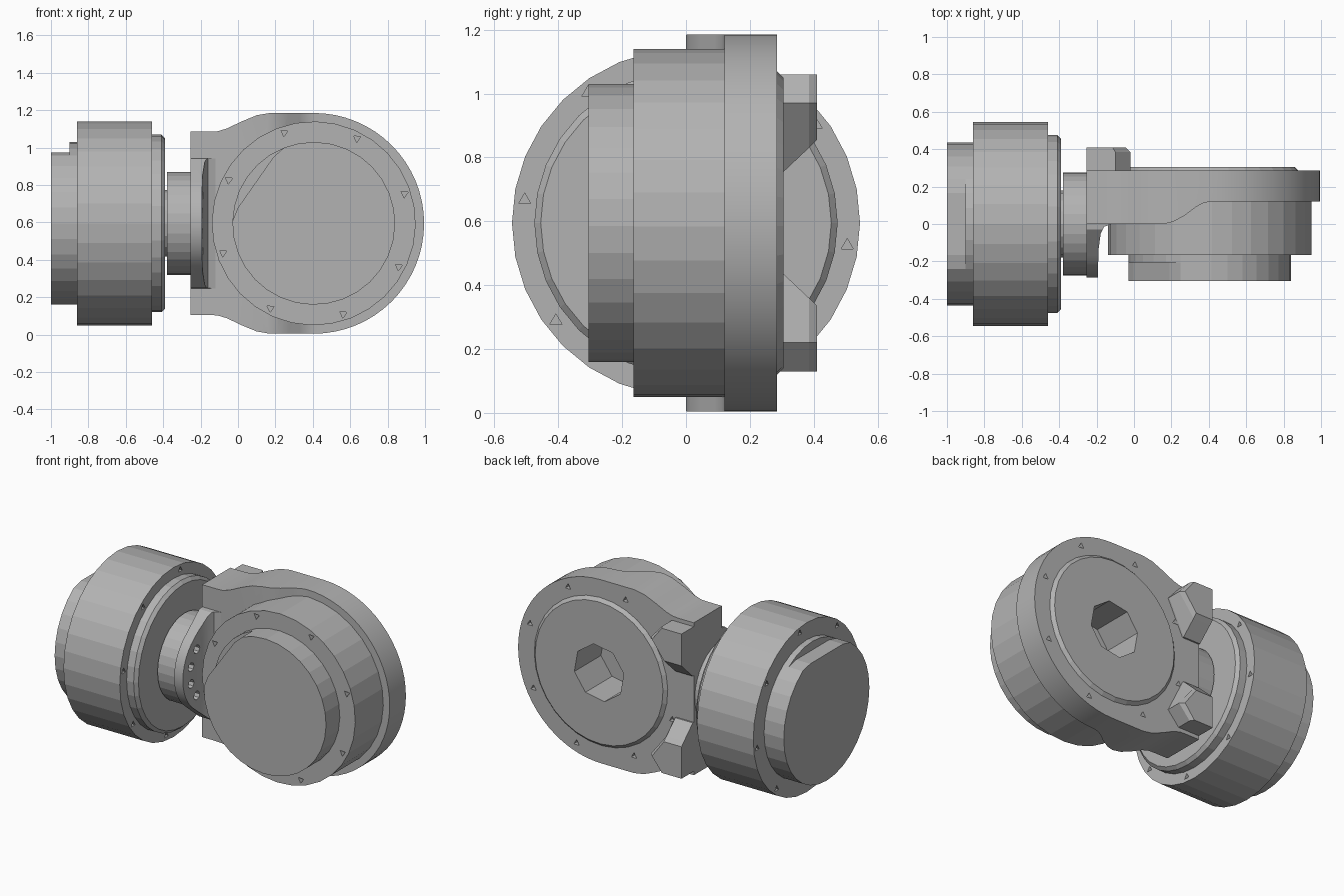
import bpy, bmesh
from math import sin, cos, pi, radians
from mathutils import Matrix

if "Cube" in bpy.data.objects:
    bpy.data.objects.remove(bpy.data.objects["Cube"])

metal = bpy.data.materials.new("grey metal")
metal.use_nodes = True
metal.diffuse_color = (0.45, 0.45, 0.45, 1)
metal.node_tree.nodes["Principled BSDF"].inputs["Base Color"].default_value = metal.diffuse_color

CZ = 0.595           # height of both motor axes
BX = 0.405           # x of the front motor axis
PLACE = {"x": lambda u, v, w: (w, u, v),
         "y": lambda u, v, w: (u, w, v),
         "z": lambda u, v, w: (u, v, w)}


def loft(name, rings, axis):
    """Solid through equal-length outlines, each given as (points, position on axis)."""
    bm = bmesh.new()
    loops = [[bm.verts.new(PLACE[axis](u, v, w)) for u, v in pts] for pts, w in rings]
    n = len(loops[0])
    for a, b in zip(loops, loops[1:]):
        for i in range(n):
            j = (i + 1) % n
            bm.faces.new((a[i], a[j], b[j], b[i]))
    bm.faces.new(loops[0])
    bm.faces.new(loops[-1])
    bmesh.ops.recalc_face_normals(bm, faces=bm.faces)
    mesh = bpy.data.meshes.new(name)
    bm.to_mesh(mesh)
    bm.free()
    mesh.materials.append(metal)
    ob = bpy.data.objects.new(name, mesh)
    bpy.context.collection.objects.link(ob)
    return ob


def prism(name, pts, lo, hi, axis):
    return loft(name, [(pts, lo), (pts, hi)], axis)


def circle(r, n=32, cu=0, cv=0, start=0):
    return [(cu + r * cos(start + 2 * pi * i / n), cv + r * sin(start + 2 * pi * i / n))
            for i in range(n)]


def combine(ob, cutters, operation="DIFFERENCE"):
    """Apply booleans and drop the cutters."""
    for c in cutters:
        c.hide_render = True
        m = ob.modifiers.new("cut", "BOOLEAN")
        m.object, m.operation, m.solver = c, operation, "EXACT"
    bpy.context.view_layer.update()
    done = bpy.data.meshes.new_from_object(ob.evaluated_get(bpy.context.evaluated_depsgraph_get()))
    ob.modifiers.clear()
    ob.data = done
    for c in cutters:
        bpy.data.objects.remove(c)


def smooth(ob, angle=30):
    bpy.ops.object.select_all(action="DESELECT")
    ob.select_set(True)
    bpy.context.view_layer.objects.active = ob
    bpy.ops.object.shade_smooth_by_angle(angle=radians(angle))


def bolt_holes(r, cu, cv, start, levels, axis):
    """Ring of eight small three-sided pits at each (low, high) level."""
    return [prism("hole_cutter", circle(0.022, 3, u, v, pi / 2), lo, hi, axis)
            for u, v in circle(r, 8, cu, cv, radians(start)) for lo, hi in levels]


def motor(label, matrix):
    # Drum with a chamfered output ring, a bore and bolt holes at both ends
    steps = [(0.545, 0), (0.545, 0.4), (0.475, 0.4), (0.475, 0.45), (0.455, 0.47)]
    drum = loft(label + "_motor_drum", [(circle(r), z) for r, z in steps], "z")
    cutters = [prism("bore_cutter", circle(0.18, 8, start=pi / 8), 0.2, 0.6, "z")]
    cutters += bolt_holes(0.51, 0, 0, 82, [(-0.1, 0.03), (0.37, 0.5)], "z")
    combine(drum, cutters)
    # Rear cap with one flattened side
    full = circle(0.435)
    flat = [(u, min(v, 0.38)) for u, v in full]
    base = prism(label + "_motor_cap_base", full, -0.04, 0.005, "z")
    cap = prism(label + "_motor_cap", flat, -0.14, -0.04, "z")
    for ob in (drum, base, cap):
        ob.matrix_world = matrix


def frame(x_axis, y_axis, z_axis, origin):
    m = Matrix((x_axis, y_axis, z_axis)).transposed().to_4x4()
    m.translation = origin
    return m


# The two identical motors
motor("side", frame((0, 1, 0), (0, 0, 1), (1, 0, 0), (-0.86, 0, CZ)))
t = radians(145)
motor("front", frame((-sin(t), 0, cos(t)), (cos(t), 0, sin(t)), (0, 1, 0), (BX, -0.165, CZ)))

# Output shaft and flange between the side motor and the bracket
prism("output_shaft", circle(0.178, 16, 0, CZ), -0.62, -0.37, "x")
prism("output_flange", circle(0.275, 32, 0, CZ), -0.38, -0.25, "x")

# Bracket plate: rounded outline crossed with a stepped thickness profile
R = 0.59
upper = [(BX + R * cos(a), R * sin(a)) for a in (pi / 2 * i / 16 for i in range(17))]
upper += [(0.17, 0.59), (0.1, 0.578), (0.02, 0.545), (-0.06, 0.507),
          (-0.11, 0.492), (-0.16, 0.49), (-0.255, 0.49)]
outline = [(x, CZ + z) for x, z in upper] + [(x, CZ - z) for x, z in reversed(upper[1:])]
plate = prism("bracket_plate", outline, -0.1, 0.4, "y")
thickness = [(-0.3, 0), (0.16, 0), (0.21, 0.012), (0.27, 0.045), (0.33, 0.09),
             (0.37, 0.112), (0.41, 0.12), (1.1, 0.12), (1.1, 0.285), (-0.3, 0.285)]
combine(plate, [prism("thickness", thickness, -0.2, 1.4, "z")], "INTERSECT")
combine(plate, [prism("plate_bore", circle(0.47, 32, BX, CZ), -0.2, 0.5, "y")]
        + bolt_holes(0.535, BX, CZ, 19, [(0.255, 0.4)], "y"))
smooth(plate)

# Bracket end wall that bolts onto the flange
arc = [(0.285 * cos(a), CZ + 0.285 * sin(a)) for a in (pi + pi * (i - 6) / 20 for i in range(13))]
wall = prism("bracket_end_wall", [(0.02, CZ + 0.35), (-0.03, CZ + 0.345)] + arc
             + [(-0.03, CZ - 0.345), (0.02, CZ - 0.35)], -0.3, 0, "x")
section = [(-0.255, -0.4), (-0.195, -0.4), (-0.19, -0.14), (-0.178, -0.05),
           (-0.16, -0.015), (-0.12, 0), (-0.12, 0.1), (-0.255, 0.1)]
combine(wall, [prism("wall_section", section, 0, 1.3, "z")], "INTERSECT")
combine(wall, [prism("screw_cutter", circle(0.028, 8, 0.21 * cos(a), CZ + 0.21 * sin(a)),
                     -0.225, 0, "x") for a in (radians(d) for d in (135, 165, 195, 225))])
smooth(wall)

# Tapered arms behind the plate, above and below the axis
for name, s in (("upper_arm", 1), ("lower_arm", -1)):
    def shape(inner, tip, edge):
        return [(x, CZ + s * z) for x, z in
                ((-0.255, 0.465), (edge, 0.465), (tip, 0.375), (-0.13, inner), (-0.255, inner))]
    loft(name, [(shape(0.15, -0.02, -0.1), 0.2), (shape(0.15, -0.02, -0.1), 0.295),
                (shape(0.235, -0.02, -0.1), 0.385), (shape(0.26, -0.045, -0.115), 0.41)], "y")
